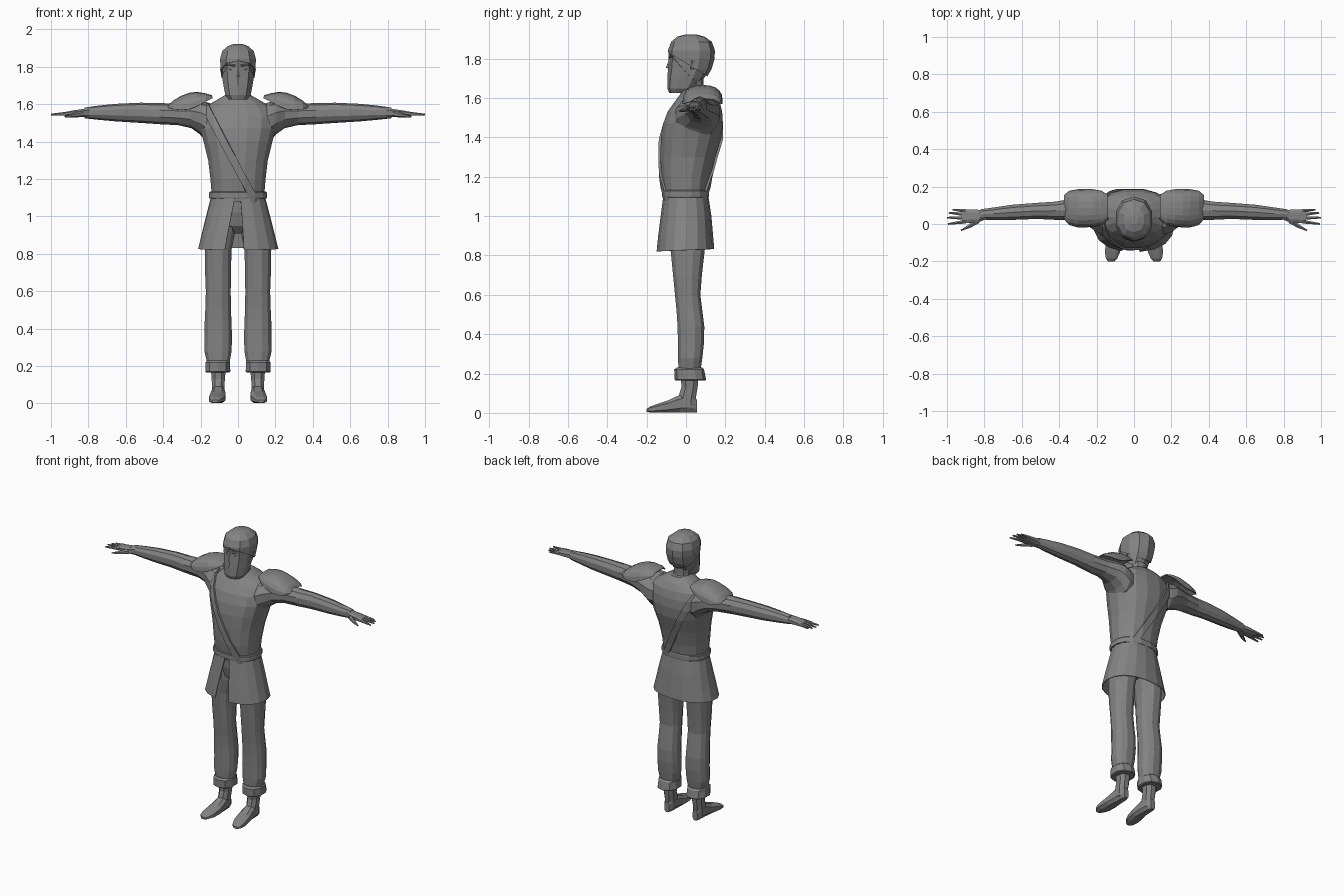
import bpy, bmesh, math
from mathutils import Vector

# Dark grey shared by every part
GREY = bpy.data.materials.new("dark_grey")
GREY.diffuse_color = (.23, .23, .23, 1)


def finish(name, bm, mirror=False, thick=0.0):
    me = bpy.data.meshes.new(name)
    bm.to_mesh(me)
    bm.free()
    me.materials.append(GREY)
    ob = bpy.data.objects.new(name, me)
    bpy.context.collection.objects.link(ob)
    if thick:
        m = ob.modifiers.new("Thickness", 'SOLIDIFY')
        m.thickness, m.offset = thick, 1
    if mirror:
        m = ob.modifiers.new("Mirror", 'MIRROR')
        m.use_mirror_merge = False
    return ob


def loft(name, rings, axis='z', n=12, p=2.3, mirror=False, half=False, thick=0.0):
    """Skin rings (t, a0, a1, b0, b1) stacked along an axis; half = upper arc only."""
    bm = bmesh.new()
    rows = []
    count = n + 1 if half else n
    for t, a0, a1, b0, b1 in rings:
        row = []
        for i in range(count):
            ang = math.pi * i / n if half else 2 * math.pi * (i + 0.5) / n
            c, s = math.cos(ang), math.sin(ang)
            a = (a0 + a1) / 2 + (a1 - a0) / 2 * math.copysign(abs(c) ** (2 / p), c)
            b = (b0 + b1) / 2 + (b1 - b0) / 2 * math.copysign(abs(s) ** (2 / p), s)
            co = {'z': (a, b, t), 'x': (t, a, b), 'y': (a, t, b)}[axis]
            row.append(bm.verts.new(co))
        rows.append(row)
    for r0, r1 in zip(rows, rows[1:]):
        for i in range(count - 1 if half else count):
            j = (i + 1) % count
            bm.faces.new((r0[i], r0[j], r1[j], r1[i]))
    if not half:
        bm.faces.new(rows[0])
        bm.faces.new(rows[-1])
    bmesh.ops.recalc_face_normals(bm, faces=bm.faces)
    return finish(name, bm, mirror, thick)


def shell(name, source, planes, thick):
    """Thin layer over the part of a surface on the positive side of every plane."""
    bm = bmesh.new()
    bm.from_mesh(source.data)
    for co, no in planes:
        bmesh.ops.bisect_plane(bm, geom=bm.verts[:] + bm.edges[:] + bm.faces[:],
                               plane_co=co, plane_no=no, clear_inner=True)
    return finish(name, bm, thick=thick)


def sym(rows):
    return [(z, -w, w, y0, y1) for z, w, y0, y1 in rows]


def taper(name, a, b, r0, r1, sides=6, mirror=True):
    a, b = Vector(a), Vector(b)
    bm = bmesh.new()
    bmesh.ops.create_cone(bm, cap_ends=True, segments=sides, radius1=r0, radius2=r1,
                          depth=(b - a).length)
    bm.transform((b - a).to_track_quat('Z', 'Y').to_matrix().to_4x4())
    bmesh.ops.translate(bm, verts=bm.verts, vec=(a + b) / 2)
    return finish(name, bm, mirror)


# Torso and neck
torso = loft("tunic_torso", sym([
    (1.08, .14, -.112, .105), (1.2, .15, -.128, .125), (1.3, .162, -.132, .152),
    (1.4, .187, -.13, .183), (1.47, .207, -.118, .19), (1.53, .21, -.096, .186),
    (1.58, .19, -.06, .173), (1.62, .12, -.03, .15), (1.65, .068, -.022, .115)]), n=16)
loft("neck", sym([(1.6, .062, -.02, .1), (1.66, .056, -.025, .088), (1.72, .058, -.02, .09)]), n=10)

# Diagonal strap around the torso
n = Vector((.886, 0, .463))
mid = Vector((-.05, 0, 1.35))
shell("chest_strap", torso, [(mid - n * .02, n), (mid + n * .02, -n)], .011)

# Arms
loft("arm", [
    (.08, -.04, .15, 1.4, 1.58), (.17, -.06, .172, 1.40, 1.612), (.205, -.045, .175, 1.44, 1.615),
    (.25, -.01, .163, 1.472, 1.61), (.32, .015, .14, 1.488, 1.603), (.42, .02, .122, 1.493, 1.606),
    (.52, .025, .115, 1.5, 1.608), (.65, .02, .105, 1.508, 1.602), (.75, .02, .09, 1.517, 1.592),
    (.82, .022, .08, 1.525, 1.582)], axis='x', n=10, p=2.1, mirror=True)

# Hands
loft("palm", [(.79, .025, .078, 1.525, 1.585), (.83, .008, .078, 1.53, 1.575),
              (.88, .004, .08, 1.533, 1.568), (.92, .004, .078, 1.536, 1.56)],
     axis='x', n=8, p=2.8, mirror=True)
for y0, x1, y1 in [(.07, .97, .077), (.051, .99, .06), (.032, 1.0, .034), (.013, .995, .0)]:
    taper("finger", (.9, y0, 1.55), (x1, y1, 1.544), .012, .005)
taper("thumb", (.835, .018, 1.548), (.88, -.012, 1.54), .017, .011)
taper("thumb_tip", (.878, -.011, 1.54), (.925, -.034, 1.533), .011, .004)

# Shoulder pads
pad = [(.14, .03, .15, 1.63, 1.642), (.175, .0, .172, 1.612, 1.652), (.22, -.01, .18, 1.588, 1.66),
       (.26, -.012, .18, 1.572, 1.655), (.3, -.012, .18, 1.568, 1.64), (.345, .0, .172, 1.572, 1.613),
       (.37, .03, .15, 1.58, 1.59)]
loft("shoulder_pad", [(x, y0, y1, 2 * e - t, t) for x, y0, y1, e, t in pad],
     axis='x', n=10, p=2.4, mirror=True, half=True, thick=.006)

# Head, hair and beard
head = loft("head", sym([
    (1.63, .05, -.083, .02), (1.65, .066, -.09, .05), (1.7, .076, -.09, .092),
    (1.75, .084, -.086, .122), (1.8, .089, -.083, .136), (1.84, .091, -.083, .138),
    (1.88, .08, -.068, .124), (1.903, .052, -.04, .09), (1.914, .02, .0, .05)]), n=10)
shell("hair", head, [(Vector((0, -.09, 1.835)), Vector((0, .537, .844)))], .009)
shell("beard", head, [(Vector((0, .01, 1.72)), Vector((0, -.75, -.66)))], .005)
taper("nose", (0, -.083, 1.79), (0, -.092, 1.75), .005, .011, 4, mirror=False)
taper("brow", (.015, -.083, 1.806), (.06, -.066, 1.812), .006, .004, 4)
taper("eye", (.022, -.077, 1.787), (.05, -.068, 1.787), .006, .005, 6)
taper("ear", (.079, .03, 1.745), (.085, .035, 1.79), .008, .012, 6)

# Belt
loft("belt", sym([(1.095, .155, -.122, .117), (1.1, .157, -.124, .119),
                  (1.127, .157, -.124, .119), (1.132, .152, -.12, .116)]), n=16)

# Skirt, split at the front
bm = bmesh.new()
rows = []
for z, w, y0, y1, left, right in [(1.1, .142, -.112, .11, -.08, .06), (1.0, .168, -.125, .125, -.17, .09),
                                  (.9, .193, -.138, .134, -.24, .105), (.82, .212, -.146, .14, -.28, .11)]:
    row = []
    for i in range(17):
        a = right + (2 * math.pi + left - right) * i / 16
        s, c = math.sin(a), math.cos(a)
        x = w * math.copysign(abs(s) ** .87, s)
        y = (y0 + y1) / 2 - (y1 - y0) / 2 * math.copysign(abs(c) ** .87, c)
        row.append(bm.verts.new((x, y, z + (.012 * (1 - c) / 2 if z < .85 else 0))))
    rows.append(row)
for r0, r1 in zip(rows, rows[1:]):
    for i in range(16):
        bm.faces.new((r0[i], r1[i], r1[i + 1], r0[i + 1]))
finish("tunic_skirt", bm, thick=.004)

# Trousers
loft("trouser_hips", sym([(.91, .03, -.04, .06), (.95, .12, -.08, .1), (1.02, .14, -.1, .107),
                          (1.1, .135, -.105, .1)]), n=12)
loft("trouser_leg", [
    (1.0, .012, .15, -.09, .105), (.92, .012, .172, -.09, .108), (.82, .033, .18, -.08, .097),
    (.7, .035, .178, -.068, .083), (.6, .037, .174, -.058, .075), (.52, .036, .176, -.05, .085),
    (.44, .033, .18, -.045, .095), (.36, .03, .18, -.043, .094), (.28, .032, .182, -.042, .085),
    (.21, .045, .165, -.04, .075)], n=12, mirror=True)
loft("trouser_cuff", [(.165, .045, .172, -.052, .098), (.17, .038, .178, -.058, .102),
                      (.22, .04, .176, -.06, .092), (.23, .05, .165, -.048, .082)], n=10, mirror=True)

# Shoes
loft("shoe_ankle", [(.2, .06, .15, -.03, .068), (.13, .068, .143, -.026, .062),
                    (.08, .07, .142, -.042, .054), (.02, .075, .138, -.04, .052)], n=8, mirror=True)
loft("shoe_foot", [
    (.055, .088, .125, .0, .07), (.03, .073, .138, .0, .1), (-.03, .068, .143, .0, .095),
    (-.09, .064, .152, .0, .066), (-.15, .072, .158, .0, .045), (-.185, .088, .152, .002, .032),
    (-.2, .105, .14, .004, .02)], axis='y', n=8, p=2.8, mirror=True)
